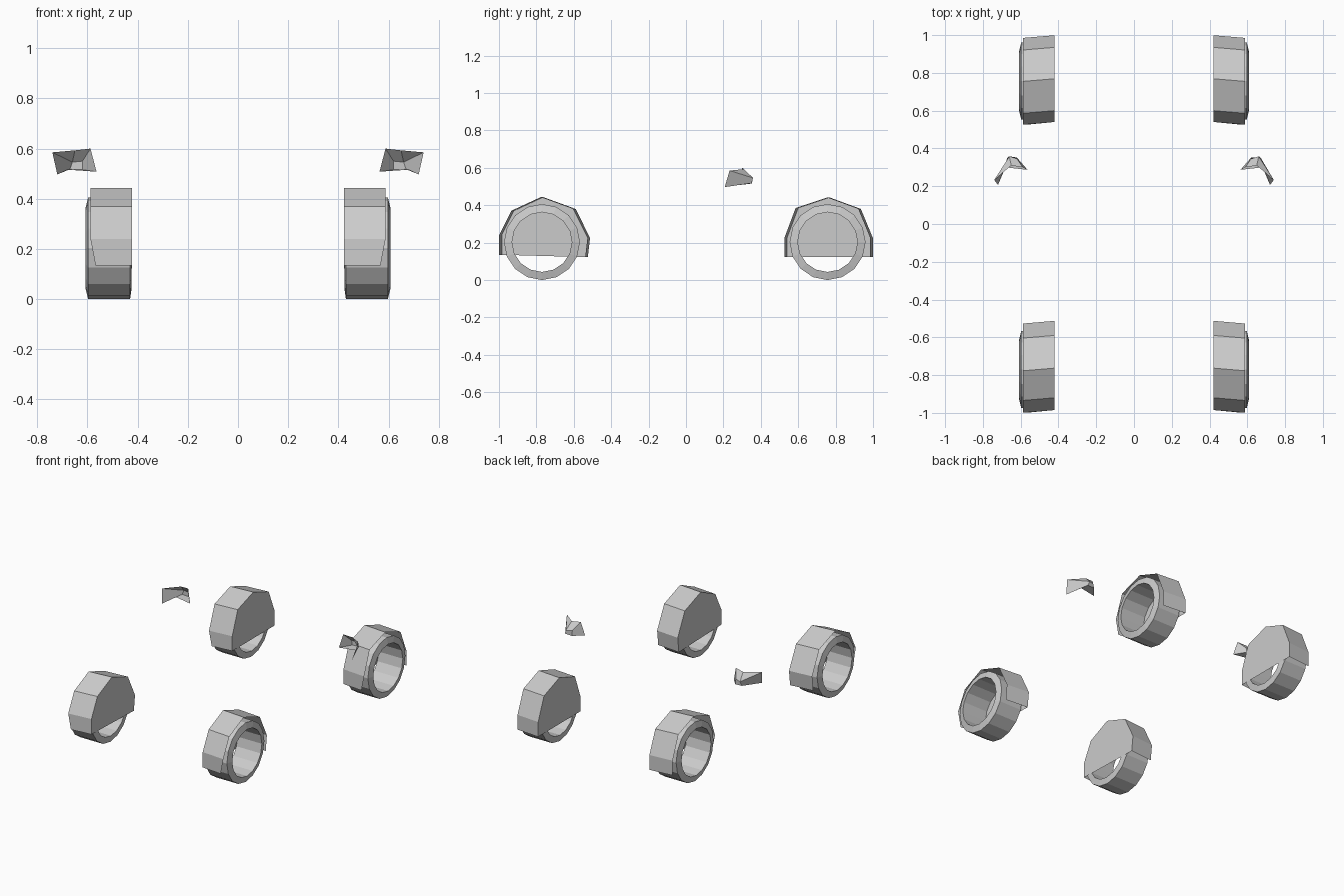
import bpy, math

if "Cube" in bpy.data.objects:
    bpy.data.objects.remove(bpy.data.objects["Cube"])


def make(name, verts, faces):
    me = bpy.data.meshes.new(name)
    me.from_pydata(verts, [], faces)
    me.update()
    ob = bpy.data.objects.new(name, me)
    bpy.context.collection.objects.link(ob)
    return ob


def sided(verts, faces, s):
    # mirror to the left and keep the winding outward
    if s > 0:
        return verts, faces
    return [(-x, y, z) for x, y, z in verts], [f[::-1] for f in faces]


# 16-sided hollow tyre with slightly coned side walls
def tyre(name, yc, s, n=16):
    prof = [(0.43, 0.203), (0.597, 0.203), (0.608, 0.16), (0.424, 0.16)]
    verts, faces = [], []
    for i in range(n):
        a = 2 * math.pi * i / n
        verts += [(x, yc + r * math.sin(a), 0.205 - r * math.cos(a) - 0.002) for x, r in prof]
    for i in range(n):
        p, q = 4 * i, 4 * ((i + 1) % n)
        for k in range(4):
            m = (k + 1) % 4
            faces.append((p + k, q + k, q + m, p + m))
    return make(name, *sided(verts, faces, s))


# faceted wheel-arch liner: bent strip plus inner wall, open outward and below
def liner(name, prof, s):
    n = len(prof)
    verts = [(0.422, y + 0.007, z) for y, z in prof]
    verts += [(0.568 if i == 0 else 0.588, y - 0.007, z) for i, (y, z) in enumerate(prof)]
    faces = [(i, i + 1, n + i + 1, n + i) for i in range(n - 1)]
    faces.append(tuple(range(n))[::-1])
    return make(name, *sided(verts, faces, s))


# small faceted mirror housing, hollow toward -y
def mirror(name, s):
    verts = [
        (0.588, 0.30, 0.60), (0.65, 0.31, 0.593), (0.74, 0.233, 0.585),
        (0.72, 0.207, 0.497), (0.68, 0.30, 0.516), (0.564, 0.287, 0.508),
        (0.62, 0.345, 0.55), (0.66, 0.358, 0.546),
        (0.67, 0.352, 0.518), (0.62, 0.352, 0.516),
    ]
    faces = [(0, 6, 7, 1), (1, 7, 2), (2, 7, 8, 3), (3, 8, 4), (4, 8, 9, 5),
             (5, 9, 6, 0), (6, 9, 8, 7)]
    return make(name, *sided(verts, faces, s))


front = [(-0.992, 0.135), (-0.992, 0.24), (-0.927, 0.37), (-0.77, 0.443),
         (-0.597, 0.38), (-0.52, 0.225), (-0.532, 0.122)]
rear = [(0.533, 0.124), (0.533, 0.225), (0.593, 0.385), (0.762, 0.441),
        (0.928, 0.38), (0.992, 0.225), (0.992, 0.124)]

for s, side in ((1, "right"), (-1, "left")):
    tyre("front_tyre_" + side, -0.77, s)
    tyre("rear_tyre_" + side, 0.757, s)
    liner("front_arch_liner_" + side, front, s)
    liner("rear_arch_liner_" + side, rear, s)
    mirror("mirror_" + side, s)
